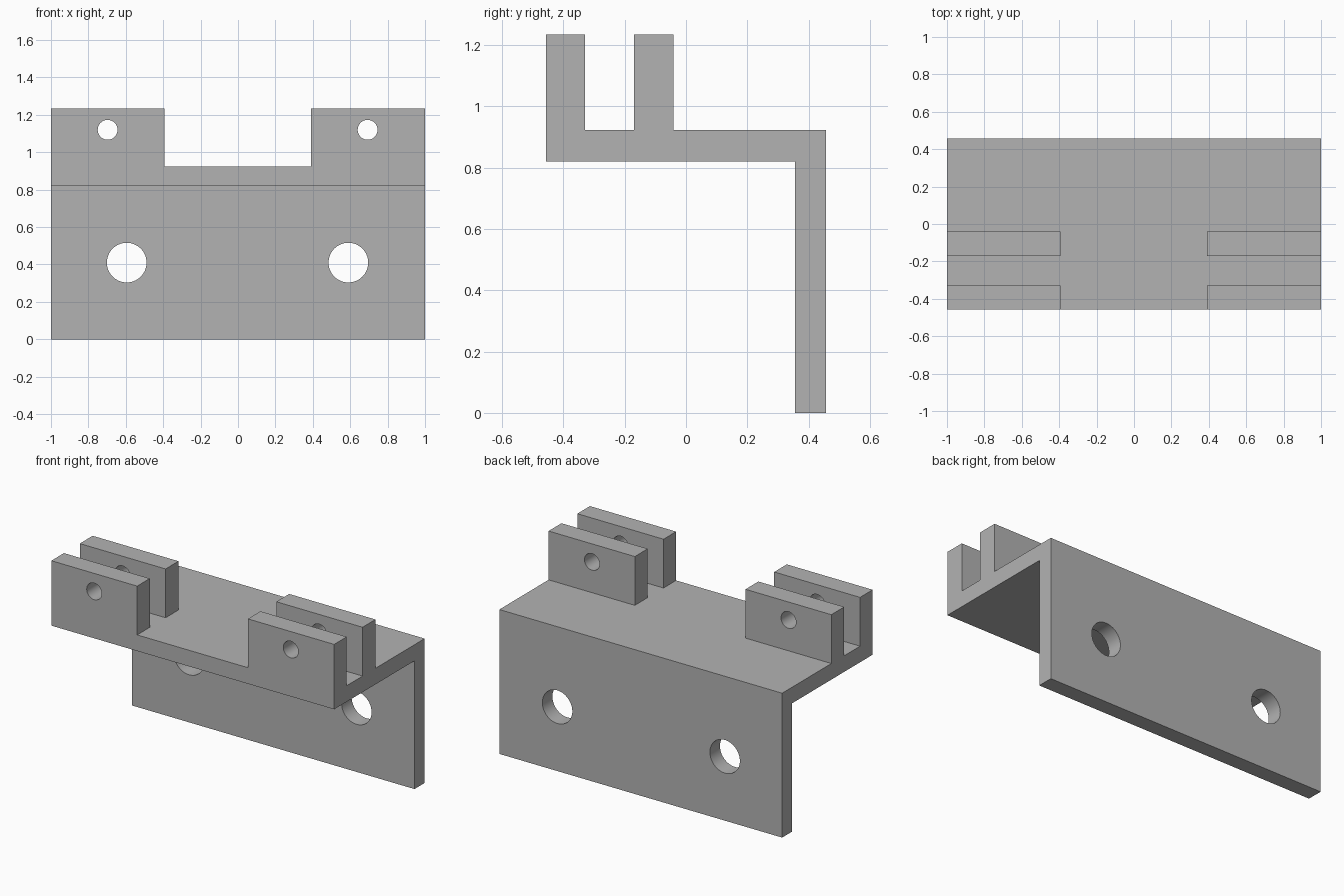
import bpy, bmesh
from mathutils import Matrix
from math import radians

if "Cube" in bpy.data.objects:
    bpy.data.objects.remove(bpy.data.objects["Cube"], do_unlink=True)

# Main dimensions
FRONT, BACK, WALL_FRONT = -0.457, 0.457, 0.355
SHELF_LOW, SHELF_TOP, LUG_TOP = 0.82, 0.923, 1.235
LUG_A_BACK, LUG_B_FRONT, LUG_B_BACK = -0.33, -0.17, -0.04

grey = bpy.data.materials.new("plain grey")
grey.use_nodes = True
colour = (0.45, 0.45, 0.45, 1)
grey.diffuse_color = colour
grey.node_tree.nodes["Principled BSDF"].inputs["Base Color"].default_value = colour


def make_object(name, bm):
    bmesh.ops.recalc_face_normals(bm, faces=bm.faces)
    mesh = bpy.data.meshes.new(name)
    bm.to_mesh(mesh)
    bm.free()
    mesh.materials.append(grey)
    obj = bpy.data.objects.new(name, mesh)
    bpy.context.collection.objects.link(obj)
    return obj


def extrude_profile(name, profile, x0, x1):
    """Sweep a (y, z) outline along x."""
    bm = bmesh.new()
    face = bm.faces.new([bm.verts.new((x0, y, z)) for y, z in profile])
    swept = bmesh.ops.extrude_face_region(bm, geom=[face])["geom"]
    verts = [v for v in swept if isinstance(v, bmesh.types.BMVert)]
    bmesh.ops.translate(bm, verts=verts, vec=(x1 - x0, 0, 0))
    return make_object(name, bm)


def hole_cutter(name, x, y, z, radius, depth):
    bm = bmesh.new()
    place = Matrix.Translation((x, y, z)) @ Matrix.Rotation(radians(90), 4, "X")
    bmesh.ops.create_cone(bm, cap_ends=True, segments=64, radius1=radius,
                          radius2=radius, depth=depth, matrix=place)
    return make_object(name, bm)


def cut(target, cutter):
    mod = target.modifiers.new("cut", "BOOLEAN")
    mod.operation, mod.solver, mod.object = "DIFFERENCE", "EXACT", cutter
    bpy.context.view_layer.objects.active = target
    bpy.ops.object.modifier_apply(modifier=mod.name)
    bpy.data.objects.remove(cutter, do_unlink=True)


# Angle bracket with two upright ridges along the shelf
bracket = extrude_profile("hinge_bracket", [
    (WALL_FRONT, 0), (BACK, 0), (BACK, SHELF_TOP),
    (LUG_B_BACK, SHELF_TOP), (LUG_B_BACK, LUG_TOP),
    (LUG_B_FRONT, LUG_TOP), (LUG_B_FRONT, SHELF_TOP),
    (LUG_A_BACK, SHELF_TOP), (LUG_A_BACK, LUG_TOP),
    (FRONT, LUG_TOP), (FRONT, SHELF_LOW), (WALL_FRONT, SHELF_LOW)], -1, 1)

# Middle gap that splits the ridges into paired lugs
cut(bracket, extrude_profile("gap_cutter", [
    (-0.6, SHELF_TOP), (0.1, SHELF_TOP), (0.1, 1.4), (-0.6, 1.4)], -0.393, 0.39))

# Pin holes through the lugs, then mounting holes through the wall
for x in (-0.697, 0.693):
    cut(bracket, hole_cutter("pin_cutter", x, -0.25, 1.12, 0.053, 0.6))
for x in (-0.595, 0.59):
    cut(bracket, hole_cutter("mount_cutter", x, 0.4, 0.41, 0.106, 0.4))

# Smooth hole walls, sharp plate edges
bpy.ops.object.select_all(action="DESELECT")
bracket.select_set(True)
bpy.context.view_layer.objects.active = bracket
bpy.ops.object.shade_smooth_by_angle(angle=radians(30))
